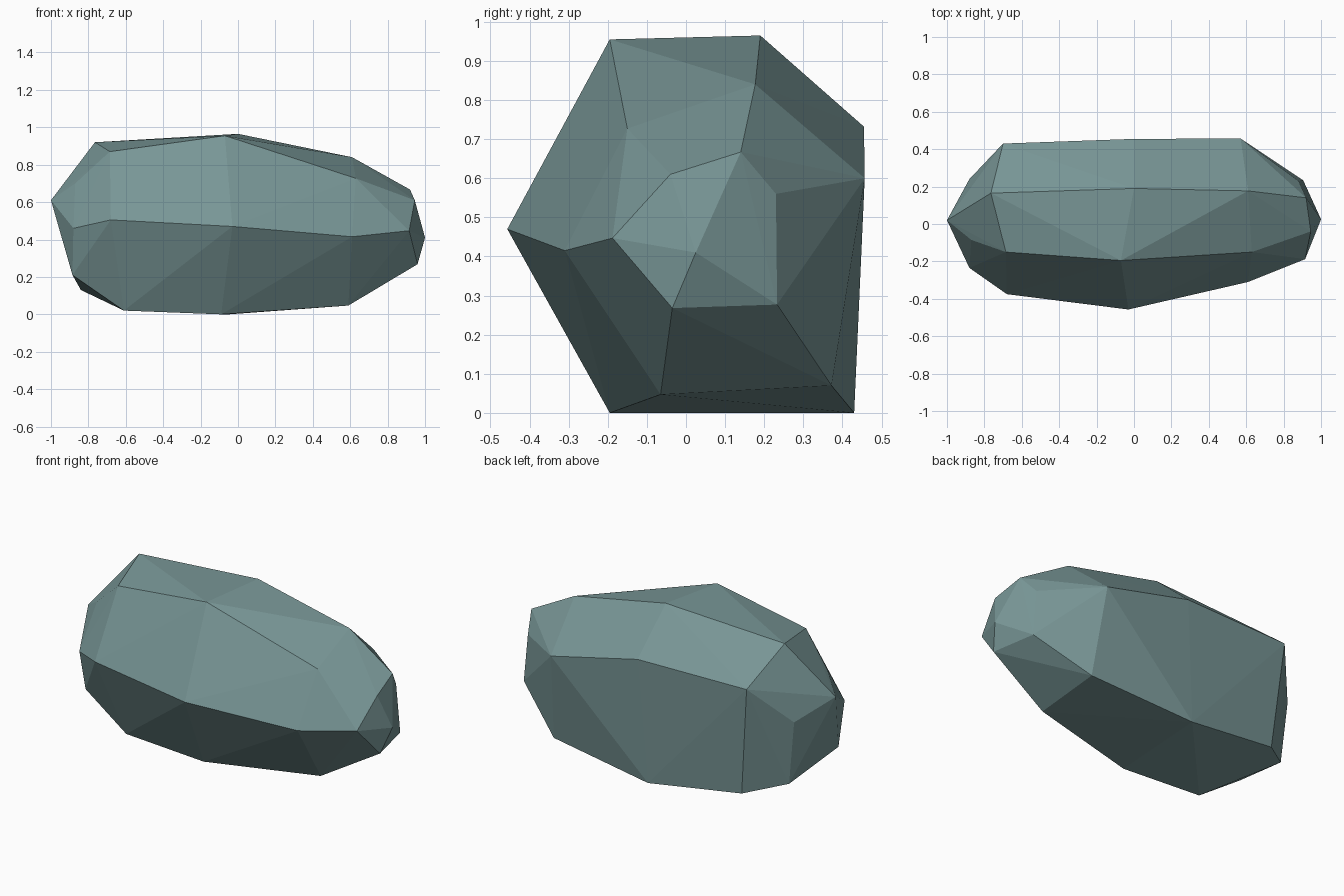
import bpy, bmesh

# Six-sided sections along x, each listed front-top, back-top, back,
# back-bottom, front-bottom, front; the ends close on single tips
left_end = [(-0.87, -0.085, 0.70), (-1.0, 0.02, 0.61), (-0.88, 0.24, 0.51),
            (-0.84, 0.23, 0.13), (-0.885, -0.17, 0.21), (-0.88, -0.235, 0.46)]
left = [(-0.685, -0.15, 0.87), (-0.765, 0.165, 0.92), (-0.70, 0.43, 0.73),
        (-0.64, 0.39, 0.08), (-0.61, -0.18, 0.02), (-0.68, -0.375, 0.505)]
middle = [(-0.07, -0.195, 0.955), (0.0, 0.19, 0.965), (0.0, 0.455, 0.732),
          (-0.05, 0.43, 0.0), (-0.09, -0.195, 0.0), (-0.03, -0.457, 0.47)]
right = [(0.63, -0.15, 0.727), (0.61, 0.177, 0.84), (0.57, 0.457, 0.60),
         (0.61, 0.372, 0.07), (0.59, -0.065, 0.047), (0.61, -0.31, 0.415)]
right_end = [(0.945, -0.04, 0.61), (0.92, 0.14, 0.667), (0.88, 0.23, 0.56),
             (0.905, 0.233, 0.277), (0.96, -0.035, 0.268), (0.915, -0.188, 0.447)]
right_tip = (1.0, 0.025, 0.41)

# Faceted boulder skin stretched over the sections
bm = bmesh.new()
for section in (left_end, left, middle, right, right_end, [right_tip]):
    for p in section:
        bm.verts.new(p)
hull = bmesh.ops.convex_hull(bm, input=bm.verts)
loose = [v for v in bm.verts if not v.link_faces]
bmesh.ops.delete(bm, geom=loose, context='VERTS')
bmesh.ops.recalc_face_normals(bm, faces=bm.faces)
mesh = bpy.data.meshes.new("boulder")
bm.to_mesh(mesh)
bm.free()

# Single grey-green stone colour
stone = bpy.data.materials.new("grey_green_stone")
stone.diffuse_color = (0.188, 0.305, 0.305, 1)
mesh.materials.append(stone)
rock = bpy.data.objects.new("boulder", mesh)
bpy.context.collection.objects.link(rock)
